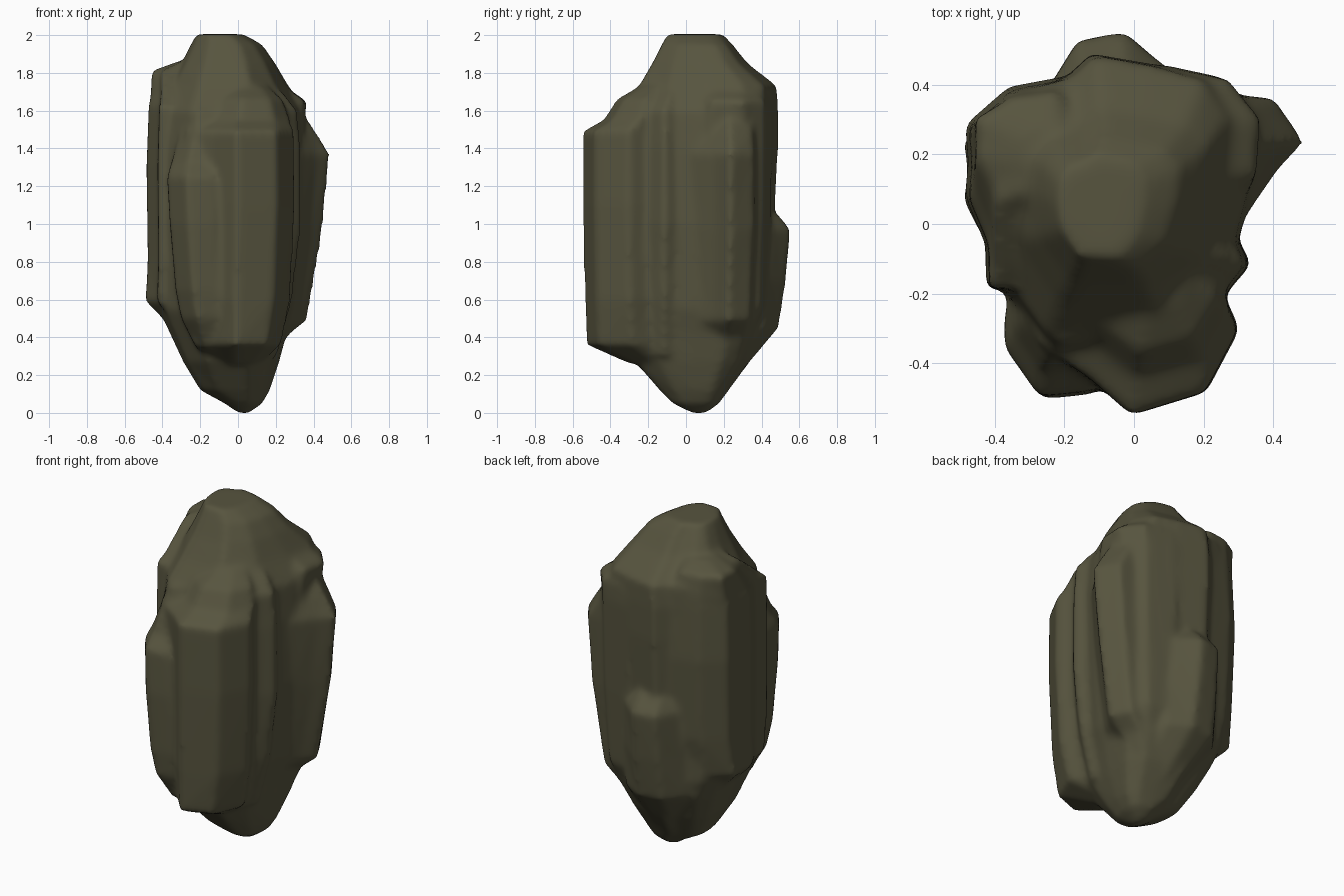
import bpy, bmesh

stone = bpy.data.materials.new("dark olive stone")
stone.diffuse_color = (0.095, 0.089, 0.049, 1)
parts = []


def slab(name, outline, levels):
    """Loft a plan outline through levels (z, x0, x1, y0, y1), fitted to each box."""
    xs, ys = [p[0] for p in outline], [p[1] for p in outline]
    bm = bmesh.new()
    rings = []
    for z, x0, x1, y0, y1 in levels:
        rings.append([bm.verts.new((
            x0 + (x - min(xs)) / (max(xs) - min(xs)) * (x1 - x0),
            y0 + (y - min(ys)) / (max(ys) - min(ys)) * (y1 - y0), z)) for x, y in outline])
    n = len(outline)
    for a, b in zip(rings, rings[1:]):
        for i in range(n):
            j = (i + 1) % n
            bm.faces.new((a[i], a[j], b[j], b[i]))
    bm.faces.new(rings[0])
    bm.faces.new(rings[-1])
    bmesh.ops.recalc_face_normals(bm, faces=bm.faces)
    me = bpy.data.meshes.new(name)
    bm.to_mesh(me)
    bm.free()
    me.materials.append(stone)
    ob = bpy.data.objects.new(name, me)
    bpy.context.collection.objects.link(ob)
    parts.append(ob)


# main standing boulder
slab("boulder",
     [(-.44, .27), (-.36, .37), (-.2, .41), (-.12, .485), (.08, .45), (.27, .40), (.36, .27),
      (.34, .05), (.27, -.2), (.1, -.38), (-.25, -.36), (-.41, -.14), (-.45, .08)],
     [(0, .0, .06, .03, .11), (.05, -.07, .13, -.07, .18), (.12, -.20, .17, -.14, .23),
      (.27, -.29, .22, -.27, .34), (.42, -.36, .26, -.33, .42), (.55, -.42, .30, -.37, .45),
      (1.0, -.44, .34, -.39, .47), (1.4, -.45, .35, -.37, .49), (1.6, -.44, .34, -.34, .49),
      (1.73, -.37, .27, -.25, .485), (1.85, -.30, .20, -.18, .33),
      (1.95, -.25, .13, -.13, .25), (2.005, -.22, .03, -.10, .20)])

# front rib
slab("front_rib",
     [(-.27, -.2), (-.27, -.34), (-.12, -.44), (0, -.545), (.21, -.48), (.305, -.30),
      (.25, -.18), (0, -.1)],
     [(.26, -.14, .12, -.30, -.05), (.36, -.23, .23, -.53, -.08), (.6, -.27, .28, -.54, -.1),
      (1.1, -.28, .305, -.55, -.1), (1.49, -.28, .30, -.55, -.1), (1.55, -.24, .28, -.44, -.08),
      (1.66, -.18, .24, -.37, -.08), (1.73, -.08, .16, -.25, -.08)])

# lower slab on the front left
slab("front_left_slab",
     [(-.375, -.36), (-.275, -.505), (-.13, -.49), (0, -.4), (-.1, -.1), (-.36, -.2), (-.375, -.28)],
     [(.34, -.22, -.05, -.38, -.1), (.5, -.30, 0, -.47, -.1), (.65, -.33, 0, -.49, -.1),
      (1.0, -.36, 0, -.505, -.1), (1.25, -.375, 0, -.495, -.1), (1.33, -.35, -.03, -.43, -.08),
      (1.6, -.28, -.03, -.34, -.05)])

# left shoulder slab, with its tall front corner
slab("left_slab",
     [(-.485, .285), (-.36, .395), (-.2, .425), (-.1, .2), (-.25, -.17), (-.425, -.19),
      (-.425, -.06), (-.485, .08), (-.475, .18)],
     [(.47, -.37, -.1, -.08, .26), (.59, -.49, -.1, -.16, .35), (.82, -.48, -.1, -.19, .40),
      (1.3, -.487, -.1, -.19, .425), (1.62, -.475, -.1, -.19, .415), (1.68, -.465, -.1, -.12, .41),
      (1.81, -.46, -.14, .05, .38), (1.86, -.32, -.18, .1, .28)])

# right fin
slab("right_fin",
     [(.49, .24), (.405, .365), (.31, .375), (.15, .25), (.2, -.06), (.285, -.03), (.34, .05), (.415, .16)],
     [(.24, .05, .19, .0, .26), (.41, .12, .265, -.03, .33), (.49, .12, .37, -.05, .35),
      (.97, .15, .45, -.06, .37), (1.37, .15, .49, -.06, .37), (1.48, .15, .42, -.06, .365),
      (1.57, .13, .36, -.05, .36), (1.68, .1, .29, .0, .34)])

# back right shoulder
slab("back_right_slab",
     [(.365, .30), (.27, .42), (.08, .46), (0, .2), (.2, .0), (.355, .12)],
     [(.40, .0, .24, .1, .36), (.55, .0, .31, .05, .43), (1.0, .0, .345, .0, .45),
      (1.55, .0, .355, .0, .46), (1.65, .02, .365, .03, .45), (1.72, .05, .26, .05, .40)])

# small right ridge
slab("right_ridge",
     [(.34, -.115), (.285, -.02), (.1, .05), (.1, -.2), (.265, -.2)],
     [(.30, .05, .21, -.2, .05), (.6, .1, .29, -.2, .05), (1.0, .1, .34, -.2, .05),
      (1.4, .1, .335, -.2, .05), (1.6, .1, .32, -.2, .05), (1.7, .05, .24, -.15, .05)])

# low back wedge
slab("back_wedge",
     [(-.25, .40), (-.165, .53), (-.02, .555), (.1, .46), (.14, .2), (-.25, .2)],
     [(.20, -.14, .12, .1, .28), (.45, -.26, .16, .2, .49), (.7, -.25, .14, .2, .53),
      (.97, -.24, .12, .2, .555), (1.05, -.22, .1, .2, .49)])

# fuse everything into one weathered rock skin
bpy.ops.object.select_all(action='DESELECT')
for ob in parts:
    ob.select_set(True)
rock = parts[0]
bpy.context.view_layer.objects.active = rock
bpy.ops.object.join()
skin = rock.modifiers.new("fuse", 'REMESH')
skin.mode = 'VOXEL'
skin.voxel_size = 0.018
skin.use_smooth_shade = True
soft = rock.modifiers.new("weather", 'SMOOTH')
soft.factor = 0.5
soft.iterations = 9
